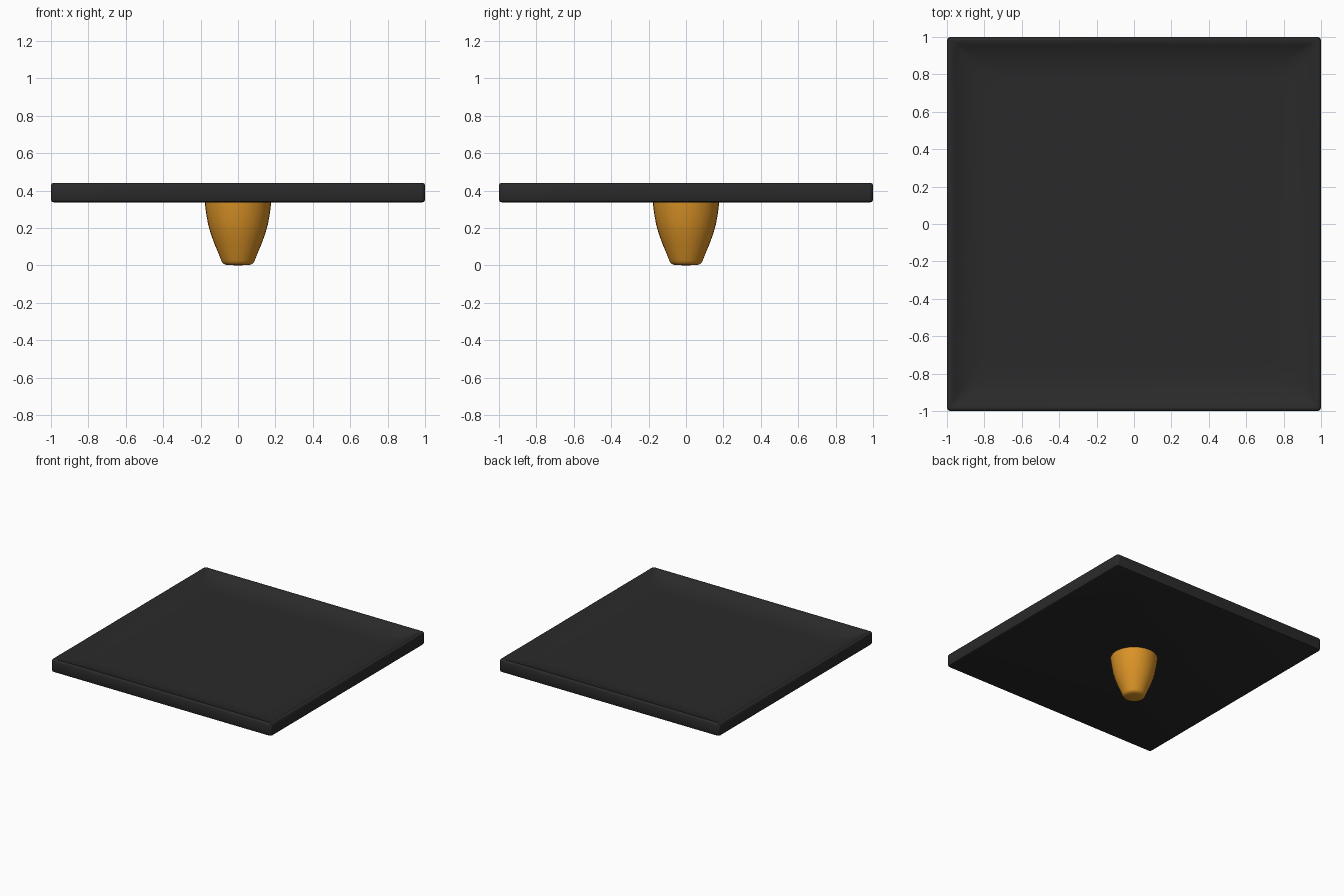
import bpy, bmesh, math

if "Cube" in bpy.data.objects:
    bpy.data.objects.remove(bpy.data.objects["Cube"])


def material(name, rgb):
    m = bpy.data.materials.new(name)
    m.diffuse_color = (*rgb, 1.0)
    m.use_nodes = True
    m.node_tree.nodes["Principled BSDF"].inputs["Base Color"].default_value = m.diffuse_color
    return m


def finish(name, bm, mat):
    bmesh.ops.recalc_face_normals(bm, faces=bm.faces)
    me = bpy.data.meshes.new(name)
    bm.to_mesh(me)
    bm.free()
    me.materials.append(mat)
    ob = bpy.data.objects.new(name, me)
    bpy.context.collection.objects.link(ob)
    bpy.ops.object.select_all(action='DESELECT')
    ob.select_set(True)
    bpy.context.view_layer.objects.active = ob
    bpy.ops.object.shade_smooth_by_angle(angle=math.radians(40))
    return ob


def rounded_square(bm, half, radius, z, steps=5):
    ring = []
    for q in range(4):
        a0 = q * math.pi / 2
        sx, sy = ((1, 1), (-1, 1), (-1, -1), (1, -1))[q]
        for i in range(steps + 1):
            a = a0 + math.pi / 2 * i / steps
            ring.append(bm.verts.new((sx * (half - radius) + radius * math.cos(a),
                                      sy * (half - radius) + radius * math.sin(a), z)))
    return ring


# square tray: flat underside, straight sides, narrow rim, shallow dished top
DEPTH, REACH, RIM, TOP = 0.062, 0.22, 0.978, 0.441
rings = [(0.985, 0.010, 0.337), (0.996, 0.018, 0.341), (1.0, 0.02, 0.350),
         (1.0, 0.02, 0.428), (0.996, 0.018, 0.437), (0.988, 0.015, TOP)]
for i in range(11):
    t = i / 10
    rings.append((RIM - REACH * t, 0.015 + 0.12 * t,
                  TOP - DEPTH * (1 - (1 - t) ** 2.3)))
bm = bmesh.new()
loops = [rounded_square(bm, *r) for r in rings]
for a, b in zip(loops, loops[1:]):
    for i in range(len(a)):
        j = (i + 1) % len(a)
        bm.faces.new((a[i], a[j], b[j], b[i]))
bm.faces.new(loops[0])
bm.faces.new(loops[-1])
finish("tray", bm, material("charcoal", (0.023, 0.023, 0.023)))

# tapered round foot, turned from a half profile
profile = [(0, 0), (0.055, 0.001), (0.074, 0.006), (0.083, 0.013),
           (0.089, 0.025), (0.105, 0.065), (0.126, 0.115), (0.146, 0.17),
           (0.160, 0.22), (0.170, 0.275), (0.177, 0.33), (0.178, 0.345),
           (0, 0.345)]
bm = bmesh.new()
verts = [bm.verts.new((r, 0, z)) for r, z in profile]
edges = [bm.edges.new(p) for p in zip(verts, verts[1:])]
bmesh.ops.spin(bm, geom=verts + edges, cent=(0, 0, 0), axis=(0, 0, 1),
               angle=math.tau, steps=32)
bmesh.ops.remove_doubles(bm, verts=bm.verts, dist=0.0005)
finish("foot", bm, material("amber_wood", (0.70, 0.29, 0.02)))
